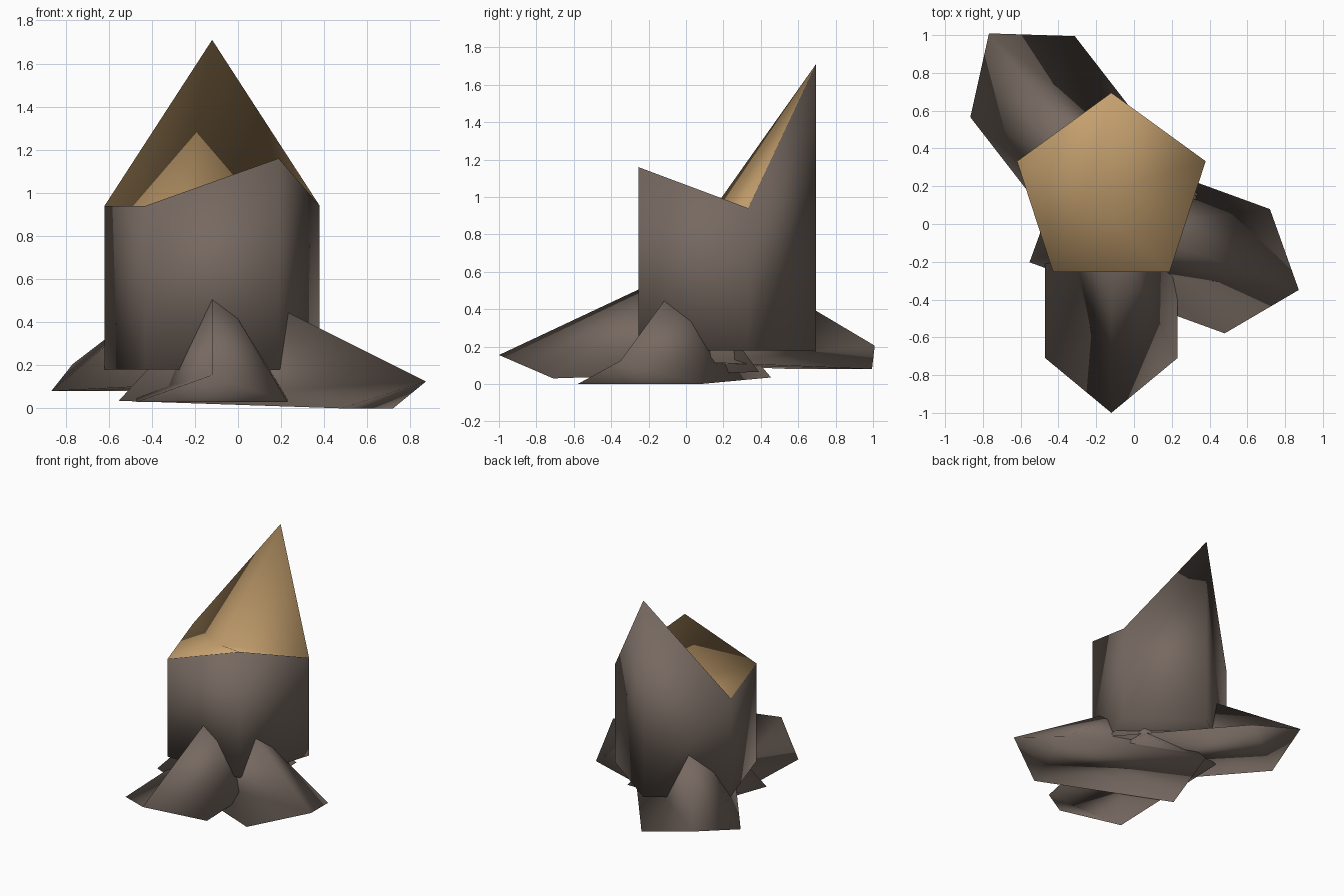
import bpy, bmesh, math
from mathutils import Vector

if "Cube" in bpy.data.objects:
    bpy.data.objects.remove(bpy.data.objects["Cube"])


def material(name, rgb):
    m = bpy.data.materials.new(name)
    m.diffuse_color = (*rgb, 1)
    m.use_nodes = True
    m.node_tree.nodes["Principled BSDF"].inputs["Base Color"].default_value = m.diffuse_color
    return m


bark = material("bark brown", (0.18, 0.14, 0.118))
wood = material("cut wood tan", (0.57, 0.36, 0.16))


def make(name, verts, faces, mats, tan_from=None):
    me = bpy.data.meshes.new(name)
    me.from_pydata(verts, [], faces)
    for m in mats:
        me.materials.append(m)
    for p in me.polygons:
        p.use_smooth = True
        if tan_from is not None and p.index >= tan_from:
            p.material_index = 1
    ob = bpy.data.objects.new(name, me)
    bpy.context.collection.objects.link(ob)
    return ob


# Trunk: five-sided, splintered rim, top sunk to one inner point
cx, cy, r = -0.12, 0.17, 0.525
rim_z = [1.71, 0.94, 0.94, 1.16, 0.94]
ring = [(cx + r * math.cos(math.radians(90 + 72 * i)),
         cy + r * math.sin(math.radians(90 + 72 * i))) for i in range(5)]
verts = [(x, y, 0.18) for x, y in ring]
verts += [(x, y, z) for (x, y), z in zip(ring, rim_z)]
verts.append((-0.25, 0.15, 0.94))
faces = [(i, (i + 1) % 5, 5 + (i + 1) % 5, 5 + i) for i in range(5)]
faces.append((4, 3, 2, 1, 0))
faces += [(5 + i, 5 + (i + 1) % 5, 10) for i in range(5)]
make("trunk", verts, faces, [bark, wood], 6)


# Roots: one faceted wedge shape (outward, sideways, up), placed three times
shape = [(0.29, 0, 0.125), (0, 0.35, 0), (0, -0.35, 0),
         (-1.1, 0.35, 0.035), (-1.1, -0.35, 0.035), (-0.69, 0, 0.585)]
root_faces = [(0, 1, 5), (1, 3, 5), (3, 4, 5), (0, 5, 4), (0, 4, 2),
              (0, 2, 1), (2, 4, 3, 1)]
for name, origin, angle in [("front_root", (-0.12, -0.71, 0.03), -90),
                            ("right_root", (0.60, -0.25, 0.0), -20),
                            ("back_left_root", (-0.59, 0.78, 0.08), 127.8)]:
    a = math.radians(angle)
    out, side = Vector((math.cos(a), math.sin(a), 0)), Vector((-math.sin(a), math.cos(a), 0))
    pts = [Vector(origin) + out * u + side * v + Vector((0, 0, z)) for u, v, z in shape]
    make(name, pts, root_faces, [bark])
